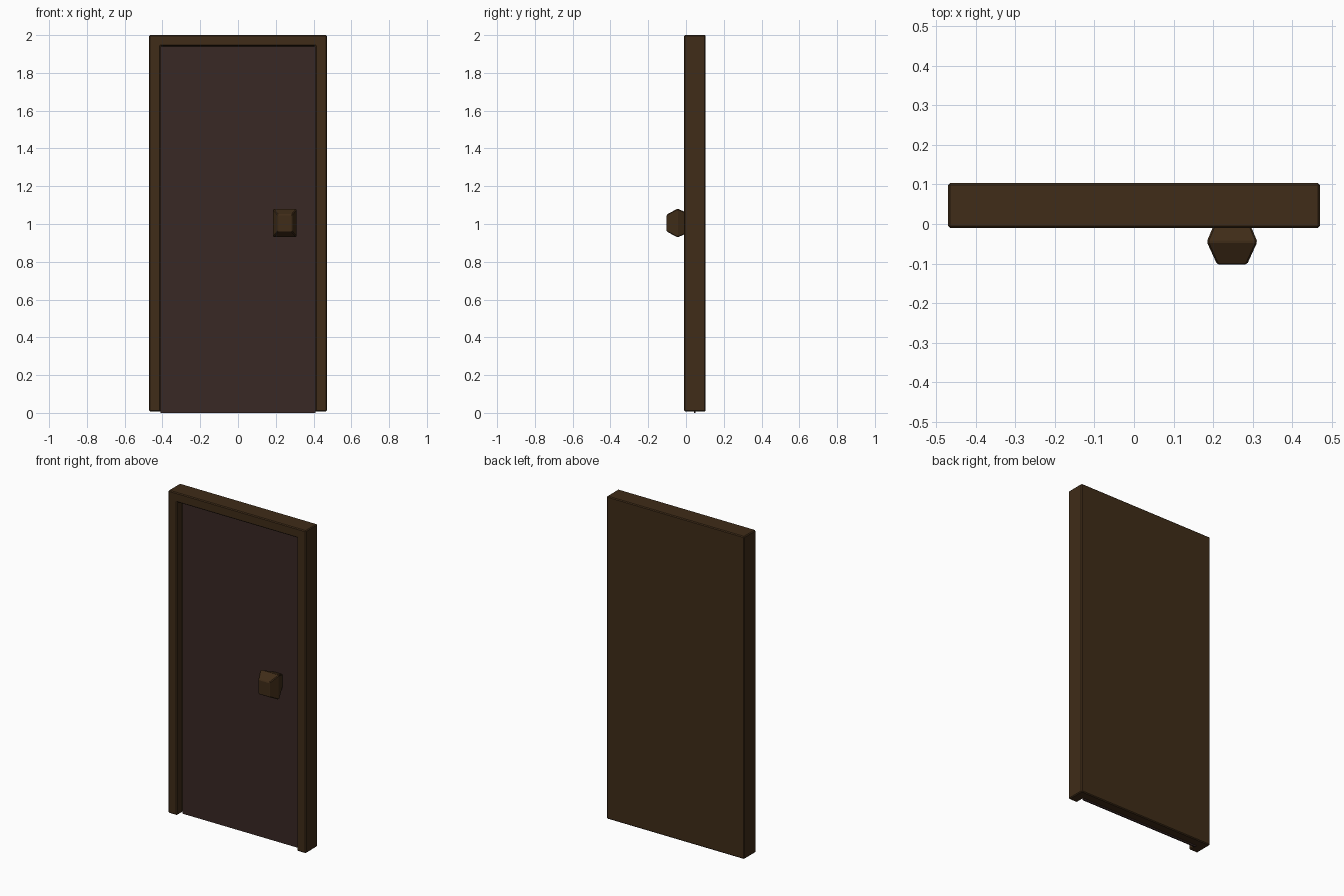
import bpy, bmesh

if "Cube" in bpy.data.objects:
    bpy.data.objects.remove(bpy.data.objects["Cube"])


def material(name, color):
    m = bpy.data.materials.new(name)
    m.diffuse_color = (*color, 1)
    m.use_nodes = True
    m.node_tree.nodes["Principled BSDF"].inputs["Base Color"].default_value = m.diffuse_color
    return m


wood = material("frame_brown", (0.05, 0.025, 0.009))
dark = material("panel_brown", (0.04, 0.021, 0.018))


def loft(name, rings, mat):
    """Rectangular rings (y, x0, x1, z0, z1) joined front to back and capped."""
    bm = bmesh.new()
    loops = [[bm.verts.new(p) for p in ((a, y, c), (b, y, c), (b, y, d), (a, y, d))]
             for y, a, b, c, d in rings]
    for l0, l1 in zip(loops, loops[1:]):
        for i in range(4):
            j = (i + 1) % 4
            bm.faces.new((l0[i], l0[j], l1[j], l1[i]))
    bm.faces.new(loops[0])
    bm.faces.new(loops[-1][::-1])
    bmesh.ops.recalc_face_normals(bm, faces=bm.faces)
    mesh = bpy.data.meshes.new(name)
    bm.to_mesh(mesh)
    bm.free()
    ob = bpy.data.objects.new(name, mesh)
    bpy.context.collection.objects.link(ob)
    if mat:
        mesh.materials.append(mat)
    return ob


def bevel(ob, width):
    m = ob.modifiers.new("edge", 'BEVEL')
    m.width = width
    m.segments = 1
    m.limit_method = 'ANGLE'


# Frame: solid slab with an open-bottomed recess in its front
frame = loft("door_frame", [(-0.01, -0.47, 0.47, 0.008, 2), (0.104, -0.47, 0.47, 0.008, 2)], wood)
cutter = loft("recess_cutter", [(-0.1, -0.41, 0.41, -0.1, 1.942), (0.046, -0.41, 0.41, -0.1, 1.942)], None)
cutter.hide_render = True
cutter.hide_viewport = True
cut = frame.modifiers.new("recess", 'BOOLEAN')
cut.operation = 'DIFFERENCE'
cut.solver = 'EXACT'
cut.object = cutter
bevel(frame, 0.005)

# Door panel lining the recess
loft("door_panel", [(0.042, -0.41, 0.41, 0, 1.942), (0.05, -0.41, 0.41, 0, 1.942)], dark)

# Faceted knob: narrow front, wide middle, tapering back to the panel
cx, cz = 0.248, 1.005
knob = loft("door_knob", [(y, cx - w, cx + w, cz - h, cz + h) for y, w, h in
                          ((-0.102, 0.038, 0.045), (-0.045, 0.064, 0.076), (0.044, 0.027, 0.038))], wood)
bevel(knob, 0.004)
